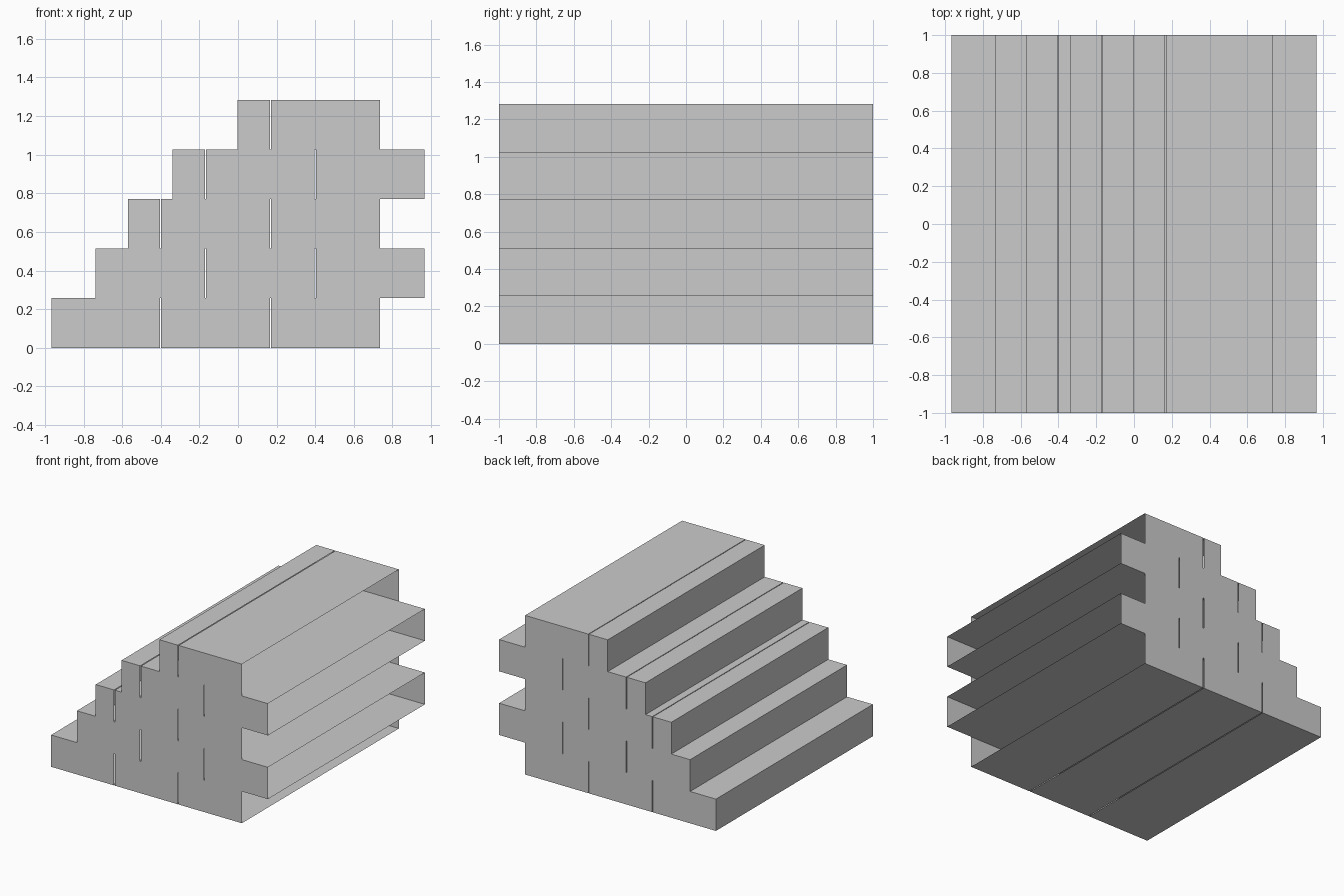
import bpy, bmesh

if "Cube" in bpy.data.objects:
    bpy.data.objects.remove(bpy.data.objects["Cube"])

H = 1.283 / 5      # course height
GAP = 0.006        # joint between blocks


def block(name, x0, x1, z0):
    """Long hollow block, open at its right-hand (+x) side."""
    bm = bmesh.new()
    bmesh.ops.create_cube(bm, size=1)
    for v in bm.verts:
        v.co.x = x1 if v.co.x > 0 else x0
        v.co.y *= 2
        v.co.z = z0 + (H if v.co.z > 0 else 0)
    bm.normal_update()
    open_side = [f for f in bm.faces if f.normal.x > 0.9]
    bmesh.ops.delete(bm, geom=open_side, context='FACES_ONLY')
    mesh = bpy.data.meshes.new(name)
    bm.to_mesh(mesh)
    bm.free()
    bpy.context.collection.objects.link(bpy.data.objects.new(name, mesh))


# Courses from bottom to top: left end, joints, right end
courses = [
    (-0.967, -0.402, 0.168, 0.735),
    (-0.737, -0.169, 0.400, 0.967),
    (-0.569, -0.402, 0.168, 0.735),
    (-0.339, -0.169, 0.400, 0.967),
    (-0.002, 0.168, 0.735),
]
for row, xs in enumerate(courses):
    for i, (a, b) in enumerate(zip(xs, xs[1:])):
        left = a if i == 0 else a + GAP / 2
        right = b if i == len(xs) - 2 else b - GAP / 2
        block(f"course_{row + 1}_block_{i + 1}", left, right, row * H)
